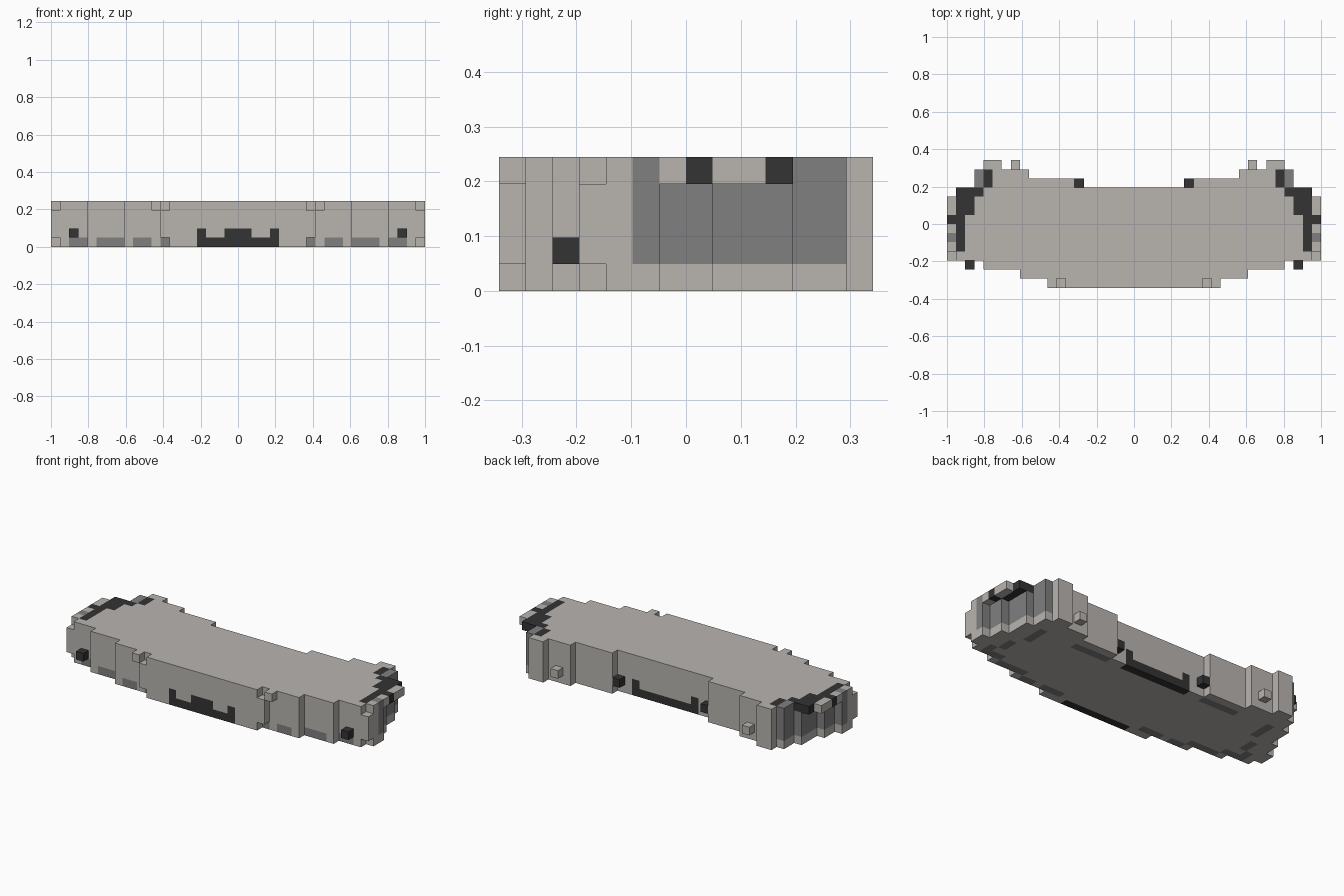
import bpy, bmesh
from mathutils import Vector

cube = bpy.data.objects.get("Cube")
if cube:
    bpy.data.objects.remove(cube, do_unlink=True)

V = 2 / 41                      # edge of one block
ROWS, LEVELS = 14, 5            # blocks in depth and height


def material(name, color):
    m = bpy.data.materials.new(name)
    m.use_nodes = True
    m.diffuse_color = (*color, 1)
    m.node_tree.nodes["Principled BSDF"].inputs["Base Color"].default_value = (*color, 1)
    return m


LIGHT = material("warm light grey", (0.485, 0.462, 0.434))
GREY = material("mid grey", (0.216, 0.216, 0.216))
DARK = material("charcoal", (0.033, 0.033, 0.033))

cells = {}                      # block position -> part name
colors = {}                     # part name -> material


def fill(part, mat, k, j, z):
    """Fill inclusive ranges of blocks, mirrored left and right."""
    colors[part] = mat
    for a in range(k[0], k[1] + 1):
        for b in range(j[0], j[1] + 1):
            for c in range(z[0], z[1] + 1):
                cells[(a, b, c)] = cells[(-a, b, c)] = part


FULL = (0, LEVELS - 1)
MID = (1, 3)

# Curved bumper body, row by row from front to back
for j, k0, k1 in [(0, 0, 7), (1, 0, 12), (2, 0, 16), (3, 0, 19), (4, 0, 20), (5, 0, 20),
                  (6, 0, 19), (7, 0, 19), (8, 0, 18), (9, 0, 18), (10, 0, 18),
                  (11, 7, 17), (12, 12, 17), (13, 15, 16)]:
    fill("bumper_body", LIGHT, (k0, k1), (j, j), FULL)

# Chamfered corners and front edge blocks
fill("bumper_body", LIGHT, (20, 20), (3, 3), MID)
fill("bumper_body", LIGHT, (8, 8), (0, 0), MID)
fill("bumper_body", LIGHT, (9, 9), (0, 0), (4, 4))

# Recessed grey panels at both ends
for k, j, top in [(20, (5, 5), 4), (19, (6, 7), 3), (18, (8, 10), 3), (17, (11, 12), 4)]:
    fill("end_panels", GREY, (k, k), j, (1, top))

# Dark trim along the top of the ends
for k, j in [((19, 19), (4, 7)), ((20, 20), (7, 7)), ((18, 19), (8, 9)),
             ((17, 19), (10, 10)), ((16, 16), (11, 12))]:
    fill("end_trim", DARK, k, j, (4, 4))

# Light tabs overhanging the ends
for j in [(6, 6), (8, 9)]:
    fill("end_tabs", LIGHT, (20, 20), j, (4, 4))

# Front and rear intakes
for part, j in [("front_intake", (0, 0)), ("rear_intake", (10, 10))]:
    fill(part, DARK, (0, 4), j, (0, 0))
    fill(part, DARK, (4, 4), j, (1, 1))
fill("front_intake", DARK, (0, 1), (0, 0), (1, 1))

# Small lamps and rear pegs
fill("front_lamps", DARK, (18, 18), (2, 2), (1, 1))
fill("rear_lamps", DARK, (6, 6), (11, 11), (1, 1))
fill("rear_pegs", LIGHT, (13, 13), (13, 13), (1, 1))

# Broken grey seam on the underside
for k, j in [((6, 8), (1, 1)), ((10, 11), (1, 1)), ((12, 15), (2, 2)), ((16, 18), (3, 3)),
             ((18, 18), (4, 4)), ((17, 17), (5, 6)), ((16, 16), (8, 10)), ((7, 11), (10, 10))]:
    fill("underside_seam", GREY, k, j, (0, 0))


def build(part):
    """Skin the blocks of one part, leaving out faces shared with other blocks."""
    bm = bmesh.new()
    for pos, owner in cells.items():
        if owner != part:
            continue
        mid = Vector((pos[0], pos[1] + 0.5 - ROWS / 2, pos[2] + 0.5))
        for axis in range(3):
            for s in (-1, 1):
                near = list(pos)
                near[axis] += s
                if tuple(near) in cells:
                    continue
                n, u, w = Vector(), Vector(), Vector()
                n[axis], u[(axis + 1) % 3], w[(axis + 2) % 3] = s / 2, s / 2, 0.5
                corners = (-u - w, u - w, u + w, w - u)
                bm.faces.new([bm.verts.new((mid + n + c) * V) for c in corners])
    bmesh.ops.remove_doubles(bm, verts=bm.verts, dist=V / 100)
    bmesh.ops.dissolve_limit(bm, angle_limit=0.01, verts=bm.verts, edges=bm.edges)
    mesh = bpy.data.meshes.new(part)
    bm.to_mesh(mesh)
    bm.free()
    mesh.materials.append(colors[part])
    bpy.context.collection.objects.link(bpy.data.objects.new(part, mesh))


for part in colors:
    build(part)
